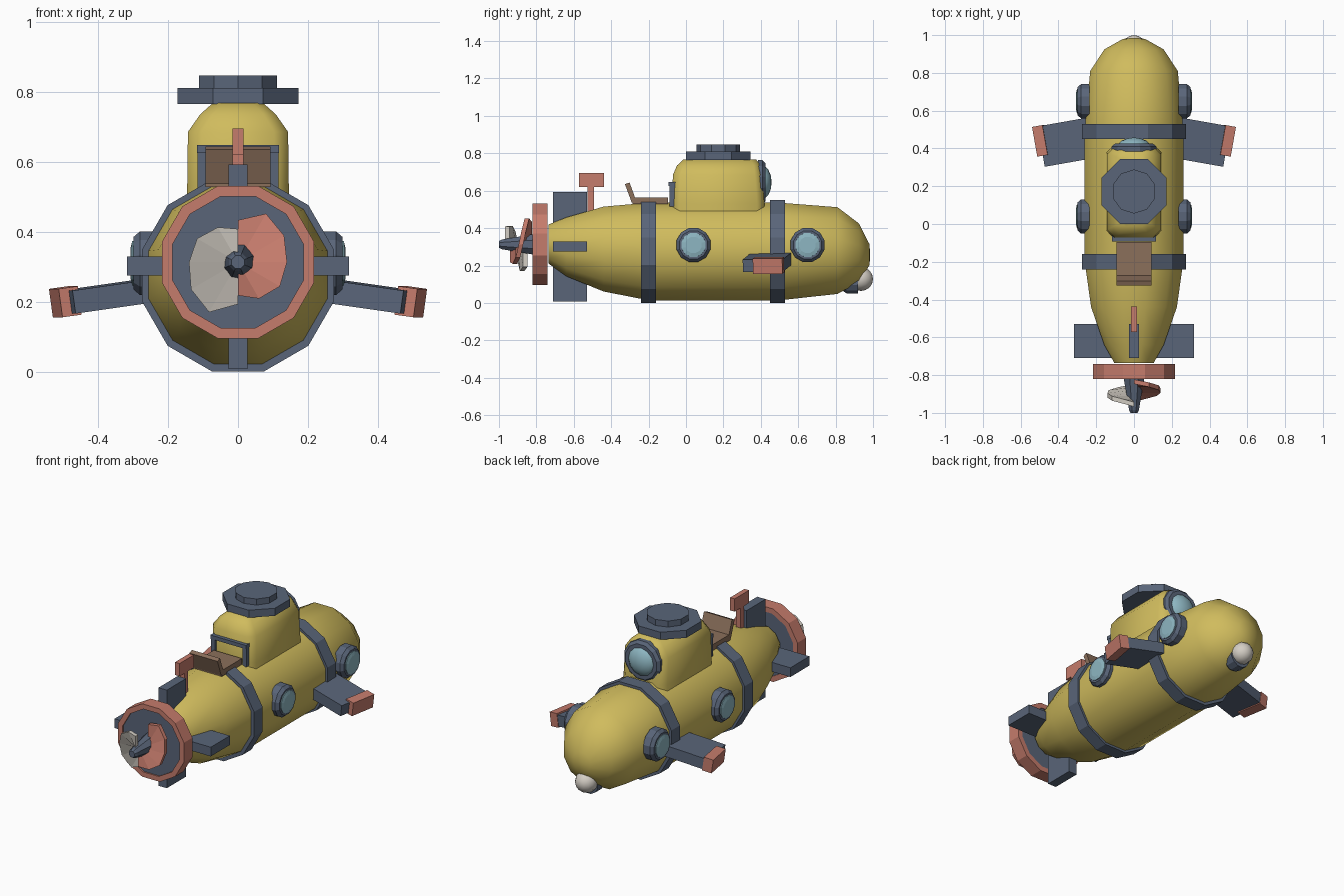
import bpy, bmesh
from math import sin, cos, pi, radians
from mathutils import Matrix, Vector, Euler

cube = bpy.data.objects.get("Cube")
if cube:
    bpy.data.objects.remove(cube)


def material(name, r, g, b):
    m = bpy.data.materials.new(name)
    m.use_nodes = True
    m.diffuse_color = (r, g, b, 1)
    m.node_tree.nodes["Principled BSDF"].inputs["Base Color"].default_value = (r, g, b, 1)
    return m


YELLOW = material("yellow", 0.63, 0.50, 0.11)
SLATE = material("slate", 0.10, 0.13, 0.19)
CORAL = material("coral", 0.56, 0.20, 0.15)
GLASS = material("pale_blue", 0.27, 0.47, 0.54)
WHITE = material("off_white", 0.66, 0.62, 0.56)
BROWN = material("brown", 0.26, 0.16, 0.105)


def finish(name, bm, mat, smooth=None):
    bmesh.ops.recalc_face_normals(bm, faces=bm.faces[:])
    mesh = bpy.data.meshes.new(name)
    bm.to_mesh(mesh)
    bm.free()
    mesh.materials.append(mat)
    ob = bpy.data.objects.new(name, mesh)
    bpy.context.collection.objects.link(ob)
    if smooth:
        bpy.ops.object.select_all(action='DESELECT')
        ob.select_set(True)
        bpy.context.view_layer.objects.active = ob
        bpy.ops.object.shade_smooth_by_angle(angle=radians(smooth))
    return ob


def loft(name, rings, mat, smooth=None, caps=True):
    """Skin a list of closed point rings."""
    bm = bmesh.new()
    loops = [[bm.verts.new(p) for p in ring] for ring in rings]
    n = len(loops[0])
    pairs = list(zip(loops, loops[1:]))
    if caps:
        bm.faces.new(loops[0])
        bm.faces.new(loops[-1])
    else:
        pairs.append((loops[-1], loops[0]))
    for a, b in pairs:
        for i in range(n):
            j = (i + 1) % n
            bm.faces.new((a[i], a[j], b[j], b[i]))
    return finish(name, bm, mat, smooth)


def lathe(name, profile, mat, axis='Y', centre=(0, 0, 0), sides=12, smooth=None, caps=True):
    """Turn (position, radius[, lift]) stations around an axis, flats facing the sides."""
    rings = []
    for pos, r, *lift in profile:
        ring = []
        for i in range(sides):
            a = 2 * pi * (i + 0.5) / sides
            u, v = r * cos(a), r * sin(a)
            p = {'X': (pos, u, v), 'Y': (u, pos, v), 'Z': (u, v, pos)}[axis]
            ring.append(Vector(p) + Vector(centre) + Vector((0, 0, lift[0] if lift else 0)))
        rings.append(ring)
    return loft(name, rings, mat, smooth, caps)


def box(name, centre, size, mat, rot=(0, 0, 0)):
    bm = bmesh.new()
    turn = Euler([radians(d) for d in rot]).to_matrix().to_4x4()
    bmesh.ops.create_cube(bm, size=1, matrix=Matrix.Translation(centre) @ turn @ Matrix.Diagonal((*size, 1)))
    return finish(name, bm, mat)


def ball(name, centre, scale, mat):
    bm = bmesh.new()
    turn = Matrix.Rotation(pi / 2, 4, 'X')
    bmesh.ops.create_uvsphere(bm, u_segments=12, v_segments=8, radius=1,
                              matrix=Matrix.Translation(centre) @ Matrix.Diagonal((*scale, 1)) @ turn)
    return finish(name, bm, mat, 60)


# Hull and its two bands
lathe("hull", [(-0.735, 0.108, 0.315), (-0.64, 0.163, 0.30), (-0.44, 0.235, 0.288),
               (-0.2, 0.27, 0.275), (0.5, 0.27, 0.275), (0.81, 0.24, 0.28),
               (0.925, 0.162, 0.268), (0.98, 0.06, 0.258), (0.985, 0.01, 0.255)], YELLOW, smooth=50)
for label, y in (("rear", -0.2), ("front", 0.49)):
    lathe(label + "_band", [(y - 0.04, 0.284), (y + 0.04, 0.284)], SLATE, centre=(0, 0, 0.275))


# Conning tower from chamfered rectangles
def chamfered(z, hx, y0, y1, c):
    return [(hx - c, y0, z), (hx, y0 + c, z), (hx, y1 - c, z), (hx - c, y1, z),
            (c - hx, y1, z), (-hx, y1 - c, z), (-hx, y0 + c, z), (c - hx, y0, z)]


loft("tower", [chamfered(0.42, 0.145, -0.075, 0.42, 0.04),
               chamfered(0.53, 0.145, -0.075, 0.42, 0.04),
               chamfered(0.685, 0.143, -0.07, 0.408, 0.04),
               chamfered(0.735, 0.108, -0.048, 0.398, 0.035),
               chamfered(0.767, 0.072, -0.015, 0.375, 0.03)], YELLOW, smooth=50)

# Hatch
lathe("hatch_base", [(0.765, 0.187), (0.81, 0.187)], SLATE, 'Z', (0, 0.172, 0), 8)
lathe("hatch_lid", [(0.81, 0.117), (0.846, 0.117)], SLATE, 'Z', (0, 0.172, 0), 10)

# Tower window
lathe("tower_window_frame", [(0.385, 0.122), (0.41, 0.122), (0.425, 0.105)], SLATE, centre=(0, 0, 0.645))
ball("tower_window_glass", (0, 0.40, 0.645), (0.093, 0.058, 0.093), GLASS)

# Door frame on the back of the tower
for s, side in ((1, "left"), (-1, "right")):
    box("door_jamb_" + side, (s * 0.103, -0.072, 0.58), (0.026, 0.03, 0.13), SLATE)
box("door_lintel", (0, -0.075, 0.636), (0.235, 0.036, 0.022), SLATE)

# Deck seat
box("seat", (0, -0.19, 0.546), (0.185, 0.19, 0.036), BROWN)
box("seat_back", (0, -0.296, 0.59), (0.185, 0.026, 0.105), BROWN, (20, 0, 0))

# Tail fins and periscope
box("tail_fin_vertical", (0, -0.62, 0.30), (0.055, 0.18, 0.585), SLATE)
box("tail_fin_horizontal", (0, -0.62, 0.302), (0.635, 0.18, 0.055), SLATE)
box("periscope_stem", (0, -0.51, 0.56), (0.03, 0.035, 0.14), CORAL)
box("periscope_head", (0, -0.505, 0.657), (0.03, 0.135, 0.076), CORAL)

# Propeller guard, plate and shaft
AXIS = (0, 0, 0.313)
lathe("guard_ring", [(-0.74, 0.194), (-0.74, 0.225), (-0.82, 0.225), (-0.82, 0.194)],
      CORAL, centre=AXIS, caps=False)
lathe("guard_plate", [(-0.745, 0.196), (-0.812, 0.196)], SLATE, centre=AXIS)
lathe("propeller_shaft", [(-0.8, 0.062), (-0.985, 0.028), (-1.0, 0.02)], SLATE, centre=AXIS, sides=8)


# Two helical half-turn propeller blades
def blade(name, side, radii, y_top, y_bottom, mat):
    rings = []
    last = len(radii) - 1
    for i, r in enumerate(radii):
        a = pi * i / last
        y = y_top + (y_bottom - y_top) * i / last
        rings.append([(side * rr * sin(a), y + dy, AXIS[2] + rr * cos(a))
                      for rr, dy in ((0.025, -0.012), (r, -0.012), (r, 0.012), (0.025, 0.012))])
    loft(name, rings, mat)


blade("propeller_blade_right", -1, (0.095, 0.115, 0.135, 0.14, 0.155, 0.165, 0.12), -0.955, -0.86, WHITE)
blade("propeller_blade_left", 1, (0.12, 0.16, 0.152, 0.14, 0.138, 0.12, 0.095), -0.835, -0.93, CORAL)

# Portholes and diving planes, both sides
for s, side in ((1, "left"), (-1, "right")):
    for label, y in (("rear", 0.04), ("front", 0.65)):
        spot = (0, y, 0.31)
        lathe(f"porthole_frame_{label}_{side}", [(s * 0.235, 0.094), (s * 0.28, 0.094), (s * 0.298, 0.078)],
              SLATE, 'X', spot)
        lathe(f"porthole_glass_{label}_{side}", [(s * 0.28, 0.068), (s * 0.302, 0.066), (s * 0.307, 0.045)],
              GLASS, 'X', spot)
    tilt = (0, s * 8, s * -10)
    box("diving_plane_" + side, (s * 0.36, 0.433, 0.217), (0.26, 0.217, 0.066), SLATE, tilt)
    box("diving_plane_tip_" + side, (s * 0.493, 0.441, 0.2), (0.056, 0.16, 0.082), CORAL, tilt)

# Headlamp under the nose
lathe("headlamp_housing", [(0.84, 0.05), (0.86, 0.064), (0.92, 0.064)], SLATE, centre=(0, 0, 0.112))
ball("headlamp", (0, 0.935, 0.128), (0.064, 0.065, 0.064), WHITE)
